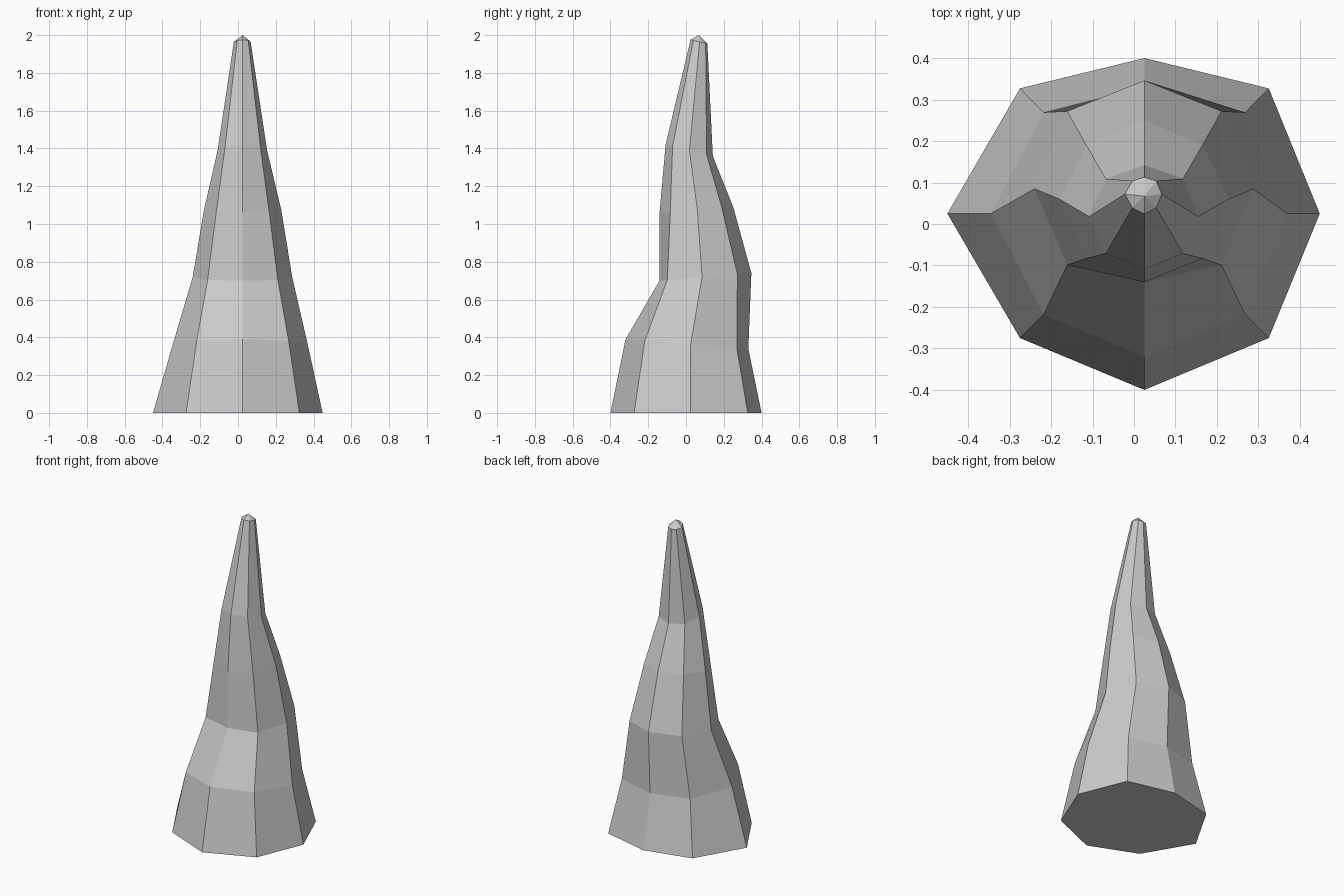
import bpy, bmesh

if "Cube" in bpy.data.objects:
    bpy.data.objects.remove(bpy.data.objects["Cube"])

# Tilted cross-sections of the bent spike, from base to tip:
# (left radius, right radius, diagonal x,
#  y of front, front diagonal, side, back diagonal, back, z front, z back)
CX = 0.025
RINGS = [
    (0.475, 0.423, 0.300, -0.40, -0.275, 0.025, 0.327, 0.400, 0.00, 0.00),
    (0.370, 0.344, 0.243, -0.32, -0.218, 0.025, 0.269, 0.330, 0.39, 0.34),
    (0.265, 0.262, 0.186, -0.14, -0.099, 0.085, 0.272, 0.346, 0.70, 0.74),
    (0.205, 0.204, 0.140, -0.14, -0.083, 0.060, 0.190, 0.250, 1.06, 1.09),
    (0.133, 0.129, 0.093, -0.108, -0.071, 0.018, 0.109, 0.142, 1.42, 1.36),
    (0.047, 0.042, 0.029, 0.024, 0.039, 0.072, 0.104, 0.113, 1.975, 1.955),
]


def ring_points(left, right, dx, yf, ydf, ys, ydb, yb, zf, zb):
    outline = [(0, yf), (dx, ydf), (right, ys), (dx, ydb),
               (0, yb), (-dx, ydb), (-left, ys), (-dx, ydf)]
    return [(CX + x, y, zf + (zb - zf) * (y - yf) / (yb - yf)) for x, y in outline]


bm = bmesh.new()
loops = [[bm.verts.new(p) for p in ring_points(*r)] for r in RINGS]

# Base cap
bm.faces.new(list(reversed(loops[0])))

# Eight-sided walls
for lower, upper in zip(loops, loops[1:]):
    for i in range(8):
        j = (i + 1) % 8
        bm.faces.new((lower[i], lower[j], upper[j], upper[i]))

# Blunt pointed tip
apex = bm.verts.new((CX, 0.067, 2.0))
for i in range(8):
    bm.faces.new((loops[-1][i], loops[-1][(i + 1) % 8], apex))

bmesh.ops.recalc_face_normals(bm, faces=bm.faces)
mesh = bpy.data.meshes.new("bent_spike")
bm.to_mesh(mesh)
bm.free()
spike = bpy.data.objects.new("bent_spike", mesh)
bpy.context.collection.objects.link(spike)
